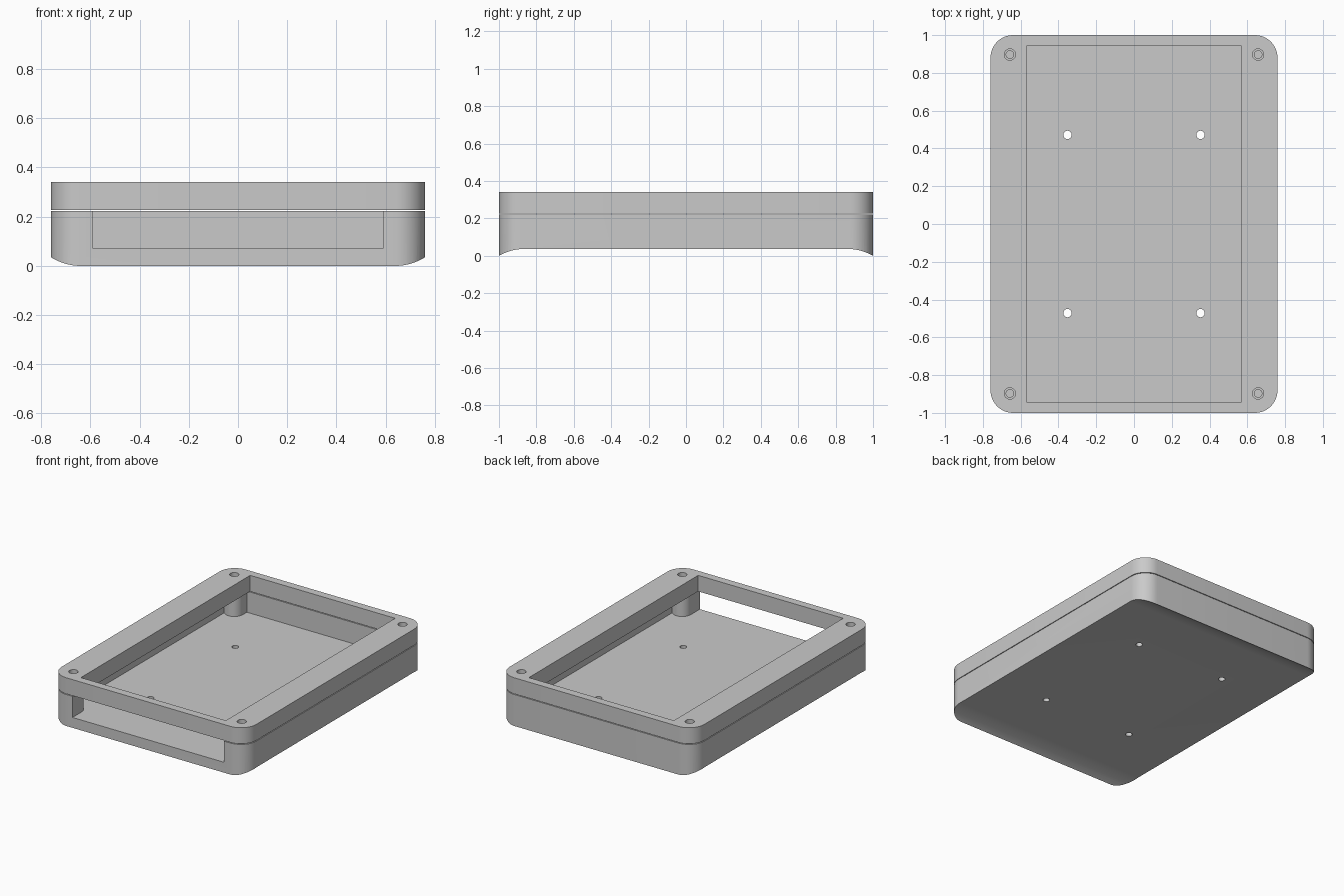
import bpy, bmesh
from math import cos, sin, pi, radians, asin
from mathutils import Vector

if "Cube" in bpy.data.objects:
    bpy.data.objects.remove(bpy.data.objects["Cube"])

HALF_X, HALF_Y, CORNER = 0.76, 1.0, 0.12
FLOOR, RIM, LID_LOW, LID_TOP = 0.073, 0.222, 0.227, 0.34
SCREW_X, SCREW_Y, POST_R = 0.657, 0.897, 0.065
INNER_Y = 0.944

grey = bpy.data.materials.new("light_grey")
grey.use_nodes = True
colour = (0.59, 0.59, 0.59, 1)
grey.diffuse_color = colour
grey.node_tree.nodes["Principled BSDF"].inputs["Base Color"].default_value = colour


def prism(name, outline, start, along):
    """Extrude a closed outline along a vector."""
    mesh = bpy.data.meshes.new(name)
    bm = bmesh.new()
    face = bm.faces.new([bm.verts.new(Vector(p) + Vector(start)) for p in outline])
    moved = bmesh.ops.extrude_face_region(bm, geom=[face])["geom"]
    bmesh.ops.translate(bm, vec=along, verts=[v for v in moved if isinstance(v, bmesh.types.BMVert)])
    bmesh.ops.recalc_face_normals(bm, faces=bm.faces)
    bm.to_mesh(mesh)
    bm.free()
    mesh.materials.append(grey)
    obj = bpy.data.objects.new(name, mesh)
    bpy.context.collection.objects.link(obj)
    return obj


def rounded(hx, hy, r, steps=12):
    pts = []
    for k, (sx, sy) in enumerate([(1, 1), (-1, 1), (-1, -1), (1, -1)]):
        for i in range(steps + 1):
            a = (k + i / steps) * pi / 2
            pts.append((sx * (hx - r) + r * cos(a), sy * (hy - r) + r * sin(a), 0))
    return pts


def block(name, hx, y0, y1, z0, z1):
    return prism(name, [(-hx, y0, z0), (hx, y0, z0), (hx, y1, z0), (-hx, y1, z0)],
                 (0, 0, 0), (0, 0, z1 - z0))


def rod(name, x, y, r, z0, z1, sides=32):
    ring = [(r * cos(2 * pi * i / sides), r * sin(2 * pi * i / sides), 0) for i in range(sides)]
    return prism(name, ring, (x, y, z0), (0, 0, z1 - z0))


def post(x, y):
    """Round-nosed post running straight back into the nearest end wall."""
    side = 1 if y > 0 else -1
    nose = [(POST_R * cos(pi * i / 16), -side * POST_R * sin(pi * i / 16), 0) for i in range(17)]
    back = [(-POST_R, side * 0.08, 0), (POST_R, side * 0.08, 0)]
    return prism("post", nose + back, (x, y, 0), (0, 0, 0.5))


def combine(target, tool, operation):
    """Apply a boolean and discard the tool object."""
    tool.hide_render = True
    mod = target.modifiers.new("cut", "BOOLEAN")
    mod.operation, mod.solver, mod.object = operation, "EXACT", tool
    bpy.context.view_layer.objects.active = target
    bpy.ops.object.modifier_apply(modifier=mod.name)
    bpy.data.objects.remove(tool)


def four(x, y):
    return [(sx * x, sy * y) for sx in (-1, 1) for sy in (-1, 1)]


# Lower tray: rounded block whose raised underside curves down to both ends
tray = prism("tray", rounded(HALF_X, HALF_Y, CORNER), (0, 0, -0.02), (0, 0, RIM + 0.02))
flat, rise, bend = 0.86, 0.037, 0.283
sweep = asin(0.17 / bend)
arc = [(0, flat + bend * sin(sweep * i / 12), rise - bend + bend * cos(sweep * i / 12)) for i in range(13)]
half = arc + [(0, arc[-1][1], 0.5)]
section = half + [(x, -y, z) for x, y, z in reversed(half)]
combine(tray, prism("arch_shape", section, (-1, 0, 0), (2, 0, 0)), "INTERSECT")

# Cavity with screw posts left standing in its corners
cavity = block("cavity", 0.705, -INNER_Y, INNER_Y, FLOOR, 0.4)
for x, y in four(SCREW_X, SCREW_Y):
    combine(cavity, post(x, y), "DIFFERENCE")
combine(tray, cavity, "DIFFERENCE")

# Front opening, blind screw holes and mounting holes through the floor
combine(tray, block("slot", SCREW_X - POST_R, -1.1, -0.93, FLOOR, 0.4), "DIFFERENCE")
for x, y in four(SCREW_X, SCREW_Y):
    combine(tray, rod("screw_hole", x, y, 0.02, FLOOR, 0.4), "DIFFERENCE")
for x, y in four(0.352, 0.472):
    combine(tray, rod("mount_hole", x, y, 0.022, -0.1, 0.2), "DIFFERENCE")

# Lid frame with a large window and clearance holes
lid = prism("lid_frame", rounded(HALF_X, HALF_Y, CORNER), (0, 0, LID_LOW), (0, 0, LID_TOP - LID_LOW))
combine(lid, block("window", 0.566, -INNER_Y, INNER_Y, 0.1, 0.5), "DIFFERENCE")
for x, y in four(SCREW_X, SCREW_Y):
    combine(lid, rod("clearance_hole", x, y, 0.03, 0.1, 0.5), "DIFFERENCE")

# Smooth the round corners, keep the crisp edges
for obj in (tray, lid):
    bpy.ops.object.select_all(action="DESELECT")
    obj.select_set(True)
    bpy.context.view_layer.objects.active = obj
    bpy.ops.object.shade_smooth_by_angle(angle=radians(25))
